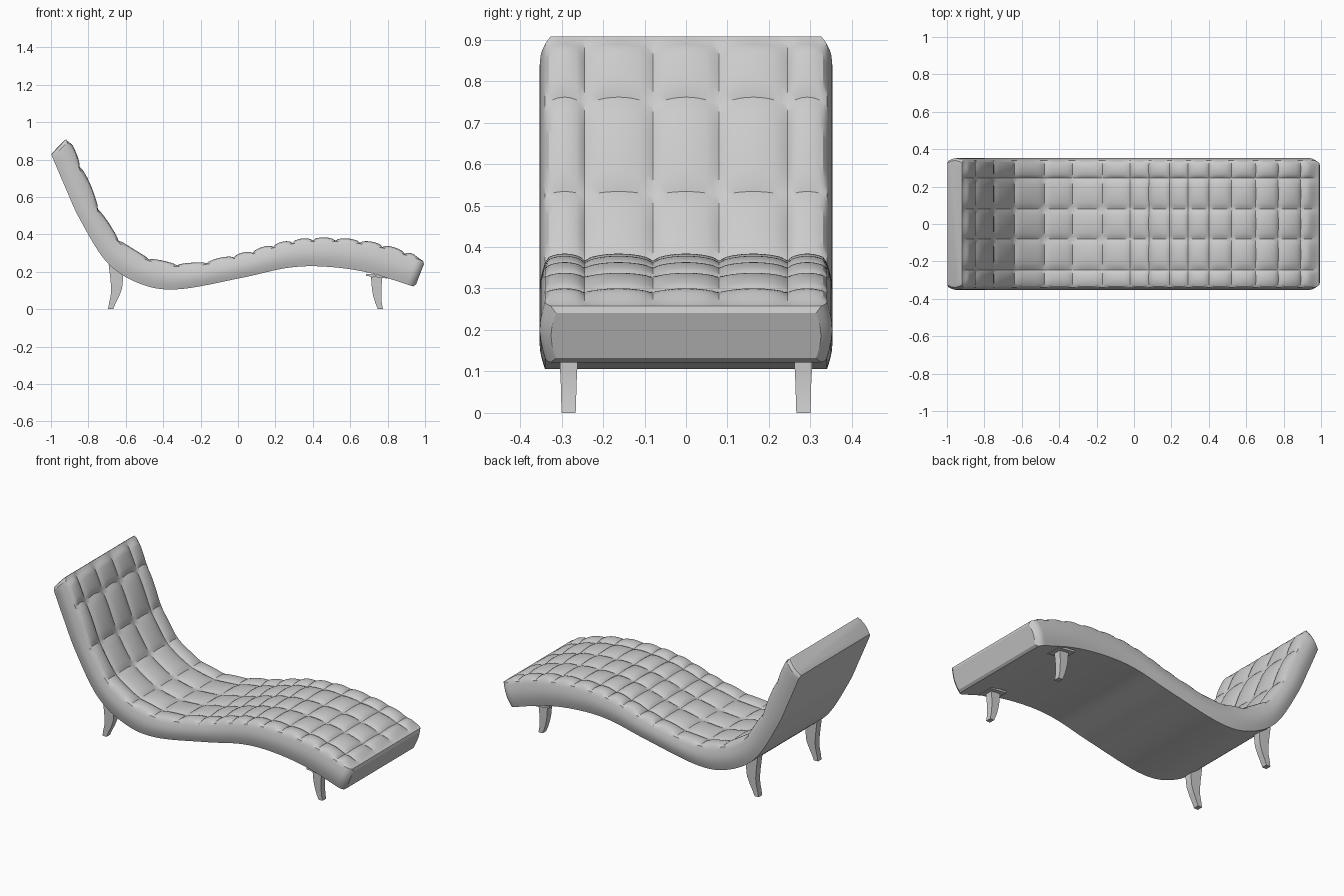
import bpy, bmesh, math
from mathutils import Vector

if "Cube" in bpy.data.objects:
    bpy.data.objects.remove(bpy.data.objects["Cube"])

# Side profile (x, z): matching points on the upper and lower edge
TOP = [(-.92, .908), (-.83, .71), (-.74, .505), (-.63, .35), (-.47, .257), (-.27, .228),
       (0, .275), (.25, .342), (.465, .363), (.73, .337), (.99, .258)]
BOT = [(-.998, .826), (-.925, .655), (-.845, .48), (-.70, .25), (-.52, .135), (-.315, .107),
       (.03, .17), (.265, .221), (.46, .228), (.69, .197), (.937, .122)]
# Tufting seams along the length (x) and across the width (y)
SEAM_X = [-.845, -.75, -.64, -.48, -.33, -.17, -.02, .08, .19, .29, .40, .52, .65, .77, .89]
SEAM_Y = [-.34, -.245, -.08, .08, .245, .34]
STEPS, PUFF = 10, .021


def spline(pts, t):
    """Catmull-Rom through pts, t in 0..len-1"""
    n = len(pts) - 1
    i = min(max(int(t), 0), n - 1)
    f = t - i
    p = [Vector(q) for q in pts]
    b, c = p[i], p[i + 1]
    a = p[i - 1] if i > 0 else 2 * b - c
    d = p[i + 2] if i + 2 <= n else 2 * c - b
    return .5 * (2 * b + (c - a) * f + (2 * a - 5 * b + 4 * c - d) * f * f
                 + (3 * b - a - 3 * c + d) * f ** 3)


def t_at_x(x):
    lo, hi = 0, len(TOP) - 1
    for _ in range(30):
        m = (lo + hi) / 2
        lo, hi = (m, hi) if spline(TOP, m).x < x else (lo, m)
    return lo


def cells(marks):
    """Samples as (value, position inside its cell 0..1)"""
    out = []
    for a, b in zip(marks, marks[1:]):
        out += [(a + (b - a) * k / STEPS, k / STEPS) for k in range(STEPS)]
    return out + [(marks[-1], 0)]


def finish(bm, name, angle=30):
    bmesh.ops.recalc_face_normals(bm, faces=bm.faces)
    me = bpy.data.meshes.new(name)
    bm.to_mesh(me)
    bm.free()
    ob = bpy.data.objects.new(name, me)
    bpy.context.collection.objects.link(ob)
    bpy.ops.object.select_all(action='DESELECT')
    ob.select_set(True)
    bpy.context.view_layer.objects.active = ob
    bpy.ops.object.shade_smooth_by_angle(angle=math.radians(angle))
    return ob


def loft(bm, rings):
    for r, q in zip(rings, rings[1:]):
        n = len(r)
        for i in range(n):
            bm.faces.new((r[i], r[(i + 1) % n], q[(i + 1) % n], q[i]))
    bm.faces.new(rings[0])
    bm.faces.new(rings[-1])


# Upholstered body: puffed top, bulging sides, flat underside
def section(t, a):
    bot = spline(BOT, t)
    up = (spline(TOP, t) - bot).normalized()
    end = min(t, len(TOP) - 1 - t)
    narrow = 1 - .04 * max(0, 1 - end / .12) ** 2     # rounded corners at both ends
    fa = 4 * a * (1 - a)
    pts = []
    for y, b in cells(SEAM_Y):
        fb = 4 * b * (1 - b)
        h = PUFF * (.55 * math.sqrt(fa * fb) + .2 * fa + .25 * fb)
        if abs(y) > .339:
            h = 0
        arc = .1 * fb * max(0, 1 - t / 3.5) * min(1, t * 2)   # seams bow towards the head
        p = spline(TOP, t - arc) + up * h * min(1, end * 4)
        pts.append((p.x, y * narrow, p.y))
    top = spline(TOP, t)
    for side in (1, -1):
        for k in range(1, 9):
            s = k / 8 if side == 1 else 1 - (k - 1) / 8
            p = top.lerp(bot, s)
            if side == -1 and k == 9:
                continue
            y = side * (.34 + .013 * math.sin(math.pi * s)) * narrow
            pts.append((p.x, y, p.y))
    return pts


bm = bmesh.new()
marks = [0] + [t_at_x(x) for x in SEAM_X] + [len(TOP) - 1]
sections = [section(t, a) for t, a in cells(marks)]


def end_ring(pts, i, push):
    """Slightly inset ring that softens an end face"""
    c = (spline(TOP, i) + spline(BOT, i)) / 2
    d = spline(TOP, i) - spline(BOT, i)
    n = Vector((d.y, -d.x)).normalized() * push
    return [(c.x + (x - c.x) * .8 + n.x, y * .96, c.y + (z - c.y) * .8 + n.y) for x, y, z in pts]


sections.insert(0, end_ring(sections[0], 0, -.003))
sections.append(end_ring(sections[-1], len(TOP) - 1, .01))
loft(bm, [[bm.verts.new(p) for p in s] for s in sections])
finish(bm, "chaise_cushion", 28)


# Curved tapering legs: (z, x min, x max, half width)
BACK_LEG = [(0, -.695, -.668, .017), (.03, -.69, -.655, .018), (.07, -.681, -.635, .019),
            (.11, -.678, -.62, .021), (.16, -.682, -.615, .022), (.24, -.692, -.615, .023)]
FRONT_LEG = [(0, .748, .775, .017), (.03, .735, .769, .018), (.07, .723, .766, .019),
             (.11, .716, .766, .021), (.172, .711, .772, .022)]


def leg(name, stations, y):
    bm = bmesh.new()
    loft(bm, [[bm.verts.new(p) for p in ((x0, y - w, z), (x1, y - w, z), (x1, y + w, z), (x0, y + w, z))]
              for z, x0, x1, w in stations])
    finish(bm, name)


for side, tag in ((-1, "near"), (1, "far")):
    leg("back_leg_" + tag, BACK_LEG, side * .283)
    leg("front_leg_" + tag, FRONT_LEG, side * .283)
    # Mounting plate on top of the front leg
    bpy.ops.mesh.primitive_cube_add(size=1, location=(.743, side * .283, .177), rotation=(0, .12, 0))
    plate = bpy.context.object
    plate.name = "leg_plate_" + tag
    plate.scale = (.115, .09, .012)
